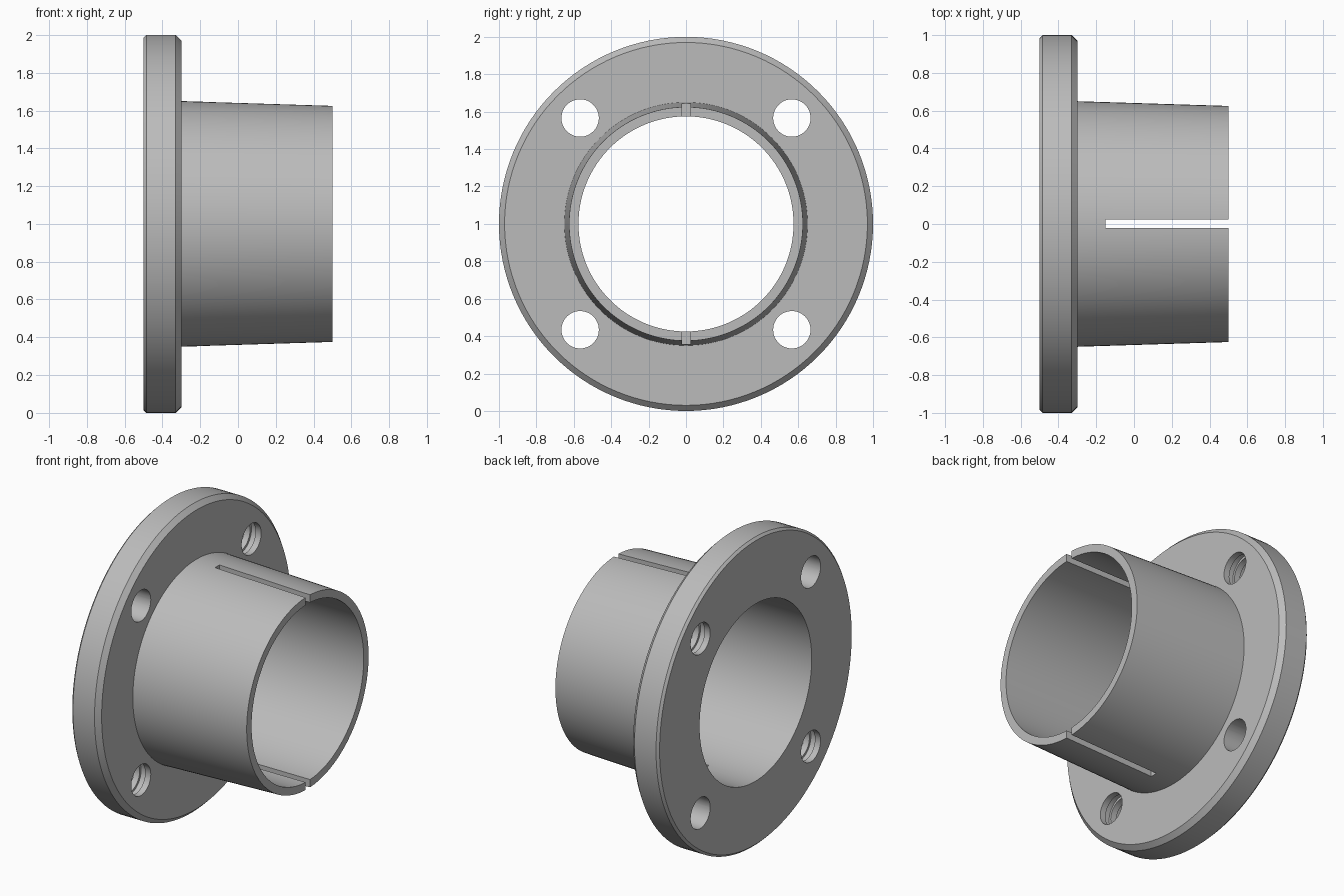
import bpy, bmesh, math
from mathutils import Vector

cube = bpy.data.objects.get("Cube")
if cube:
    bpy.data.objects.remove(cube, do_unlink=True)

steel = bpy.data.materials.new("plain grey")
grey = (0.5, 0.5, 0.5, 1)
steel.diffuse_color = grey
steel.use_nodes = True
steel.node_tree.nodes["Principled BSDF"].inputs["Base Color"].default_value = grey


def revolve(name, profile, centre, steps):
    """Turn a closed (x, radius) outline around an axis along x."""
    bm = bmesh.new()
    vs = [bm.verts.new((x, 0, r)) for x, r in profile]
    es = [bm.edges.new((a, b)) for a, b in zip(vs, vs[1:] + vs[:1])]
    bmesh.ops.spin(bm, geom=vs + es, cent=(0, 0, 0), axis=(1, 0, 0),
                   angle=math.tau, steps=steps, use_merge=True)
    bmesh.ops.remove_doubles(bm, verts=bm.verts, dist=1e-5)
    loose = [e for e in bm.edges if not e.link_faces]
    bmesh.ops.delete(bm, geom=loose, context='EDGES')
    bmesh.ops.recalc_face_normals(bm, faces=bm.faces)
    bmesh.ops.translate(bm, verts=bm.verts, vec=Vector(centre))
    mesh = bpy.data.meshes.new(name)
    bm.to_mesh(mesh)
    bm.free()
    obj = bpy.data.objects.new(name, mesh)
    bpy.context.collection.objects.link(obj)
    mesh.materials.append(steel)
    return obj


# Flange and tapered sleeve, one turned body with a straight bore
BORE = 0.575
body = revolve("flanged_sleeve", [
    (-0.5, BORE), (-0.5, 0.985), (-0.485, 1), (-0.33, 1), (-0.3, 0.97),
    (-0.3, 0.65), (0.5, 0.625), (0.5, BORE)], (0, 0, 1), 128)

# Bolt holes: one diagonal pair plain, the other with internal grooves
plain = [(-0.6, 0), (-0.6, 0.1), (-0.2, 0.1), (-0.2, 0)]
grooved = [(-0.6, 0), (-0.6, 0.1)]
for x in (-0.46, -0.38):
    grooved += [(x, 0.1), (x, 0.115), (x + 0.04, 0.115), (x + 0.04, 0.1)]
grooved += [(-0.2, 0.1), (-0.2, 0)]
cutters = []
for sy in (-1, 1):
    for sz in (-1, 1):
        outline = grooved if sy == sz else plain
        cutters.append(revolve("hole_cutter", outline,
                               (0, 0.566 * sy, 1 + 0.566 * sz), 48))

# Slot through the top and bottom of the sleeve
bpy.ops.mesh.primitive_cube_add(size=1, location=(0.225, 0.002, 1))
slot = bpy.context.object
slot.name = "slot_cutter"
slot.scale = (0.75, 0.046, 1.6)
cutters.append(slot)

for cutter in cutters:
    cutter.hide_render = True
    cut = body.modifiers.new("cut", 'BOOLEAN')
    cut.operation = 'DIFFERENCE'
    cut.solver = 'EXACT'
    cut.object = cutter

# Apply the cuts, then smooth the turned surfaces with crisp edges
bpy.ops.object.select_all(action='DESELECT')
bpy.context.view_layer.objects.active = body
body.select_set(True)
for mod in list(body.modifiers):
    bpy.ops.object.modifier_apply(modifier=mod.name)
for cutter in cutters:
    bpy.data.objects.remove(cutter, do_unlink=True)
bpy.ops.object.shade_smooth_by_angle(angle=math.radians(25))
